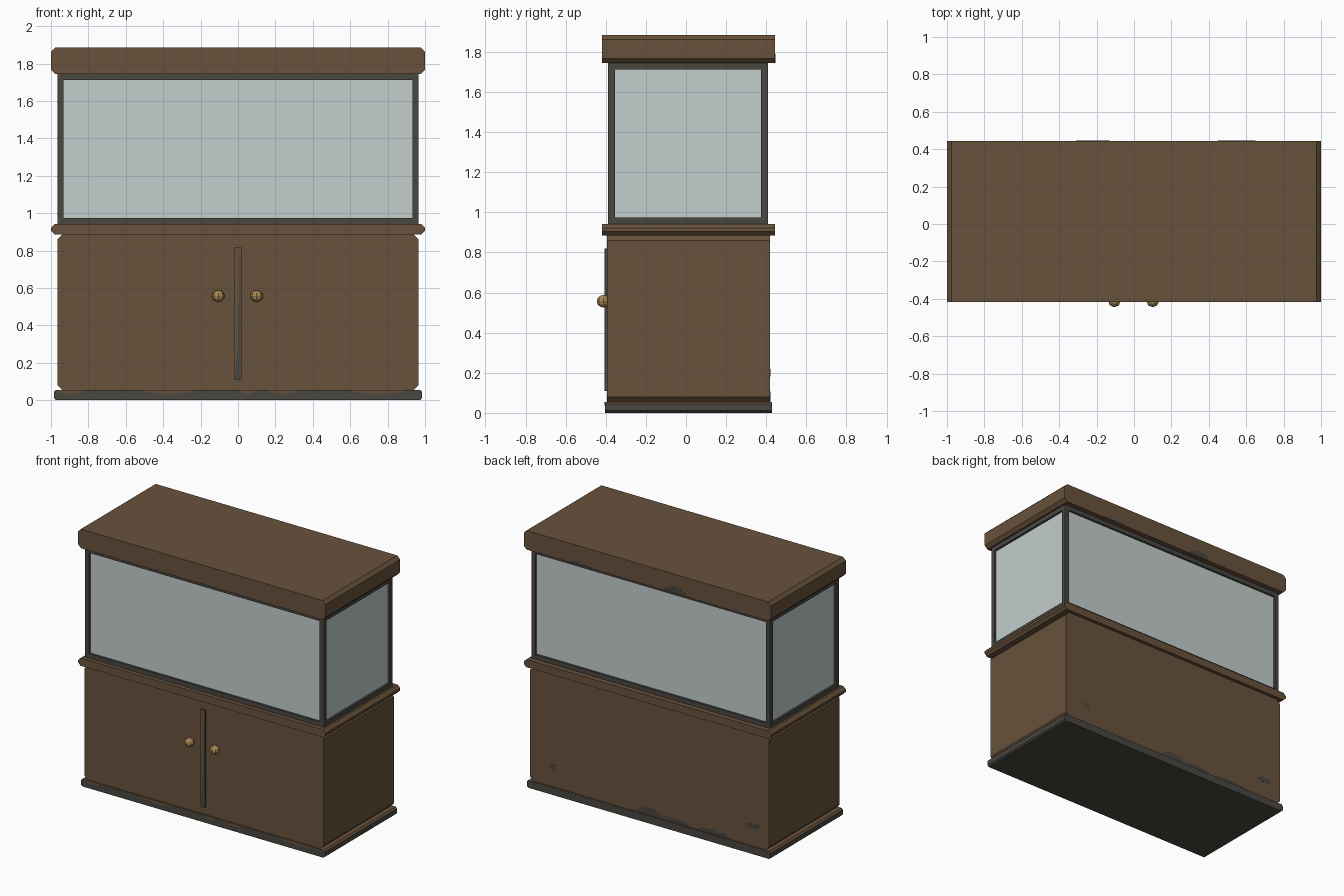
import bpy, bmesh, math
from mathutils import Matrix

cube = bpy.data.objects.get("Cube")
if cube:
    bpy.data.objects.remove(cube, do_unlink=True)


def material(name, rgb):
    m = bpy.data.materials.new(name)
    m.use_nodes = True
    m.diffuse_color = (*rgb, 1)
    m.node_tree.nodes["Principled BSDF"].inputs["Base Color"].default_value = (*rgb, 1)
    return m


WOOD = material("brown wood", (0.14, 0.084, 0.045))
DARK = material("dark grey", (0.067, 0.063, 0.053))
GLASS = material("pale glass", (0.55, 0.62, 0.61))
BRASS = material("brass", (0.38, 0.24, 0.085))


def finish(name, bm, *mats):
    bmesh.ops.recalc_face_normals(bm, faces=bm.faces)
    mesh = bpy.data.meshes.new(name)
    bm.to_mesh(mesh)
    bm.free()
    for m in mats:
        mesh.materials.append(m)
    obj = bpy.data.objects.new(name, mesh)
    bpy.context.collection.objects.link(obj)
    return obj


def prism(name, points, y0, y1, *mats):
    """Extrude an x-z outline from y0 to y1."""
    bm = bmesh.new()
    face = bm.faces.new([bm.verts.new((x, y0, z)) for x, z in points])
    new = bmesh.ops.extrude_face_region(bm, geom=[face])["geom"]
    bmesh.ops.translate(bm, vec=(0, y1 - y0, 0),
                        verts=[v for v in new if isinstance(v, bmesh.types.BMVert)])
    return finish(name, bm, *mats)


def slab(name, w, z0, z1, y0, y1, c, *mats):
    """Board with its left and right ends chamfered."""
    right = [(w - c, z0), (w, z0 + c), (w, z1 - c), (w - c, z1)]
    left = [(-x, z) for x, z in reversed(right)]
    return prism(name, right + left, y0, y1, *mats)


# Wooden carcass
slab("canopy", 1.0, 1.745, 1.885, -0.418, 0.445, 0.023, WOOD)
slab("counter_ledge", 1.0, 0.885, 0.942, -0.418, 0.445, 0.02, WOOD)
slab("cabinet", 0.966, 0.055, 0.885, -0.395, 0.42, 0.025, WOOD)
plinth = slab("plinth", 0.985, 0, 0.055, -0.405, 0.43, 0.011, DARK, WOOD)
for p in plinth.data.polygons:
    p.material_index = int(p.normal.z > 0.3)

# Tank: a dark frame with a recessed pane on each of its four sides
bm = bmesh.new()
bmesh.ops.create_cube(bm, size=1)
bmesh.ops.scale(bm, vec=(1.93, 0.796, 0.803), verts=bm.verts)
bmesh.ops.translate(bm, vec=(0, 0.01, 1.3435), verts=bm.verts)
panes = [f for f in bm.faces if abs(f.normal.z) < 0.5]
bmesh.ops.inset_individual(bm, faces=panes, thickness=0.047)
bmesh.ops.inset_individual(bm, faces=panes, thickness=0, depth=-0.015)
for f in panes:
    f.material_index = 1
finish("tank", bm, DARK, GLASS)

# Strip between the doors, dark on its edges, with a worn dark streak
strip = prism("door_strip", [(-0.02, 0.11), (0.018, 0.11), (0.018, 0.82), (-0.02, 0.82)],
              -0.406, -0.394, DARK, WOOD)
for p in strip.data.polygons:
    p.material_index = int(p.normal.y < -0.5)
prism("strip_streak", [(-0.018, 0.112), (0.017, 0.112), (0.017, 0.78), (0.009, 0.78), (0.0, 0.3)],
      -0.407, -0.405, DARK)

# Door knobs
for side, x in (("right", -0.105), ("left", 0.1)):
    bm = bmesh.new()
    bmesh.ops.create_uvsphere(bm, u_segments=8, v_segments=6, radius=0.034)
    bmesh.ops.transform(bm, verts=bm.verts,
                        matrix=Matrix.Translation((x, -0.411, 0.557)) @ Matrix.Diagonal((1, 1, 0.92, 1)))
    finish(side + "_knob", bm, BRASS)


# Worn patches: thin half-ovals or ovals lying on a face
def patch(name, x, z, w, h, y, mat, start=0.0, sweep=math.pi):
    n = 10
    pts = [(x + w * math.cos(start + sweep * i / n), z + h * math.sin(start + sweep * i / n))
           for i in range(n if sweep > 4 else n + 1)]
    prism(name, pts, y - 0.001, y + 0.001, mat)


for x, w in ((-0.9, 0.07), (-0.37, 0.14), (0.05, 0.04), (0.24, 0.08), (0.75, 0.15)):
    patch("plinth_wear", x, 0.054, w, 0.018, -0.405, WOOD, math.pi)
for x, w, h in ((0.0, 0.1, 0.05), (-0.2, 0.12, 0.03), (-0.52, 0.14, 0.025)):
    patch("back_wear", x, 0.057, w, h, 0.42, DARK)
for x, z, w in ((-0.83, 0.2, 0.06), (0.78, 0.2, 0.025)):
    patch("back_spot", x, z, w, 0.02, 0.42, DARK, 0, 2 * math.pi)
for x, w, h in ((-0.22, 0.09, 0.045), (0.55, 0.1, 0.015)):
    patch("canopy_wear", x, 1.746, w, h, 0.445, DARK)
